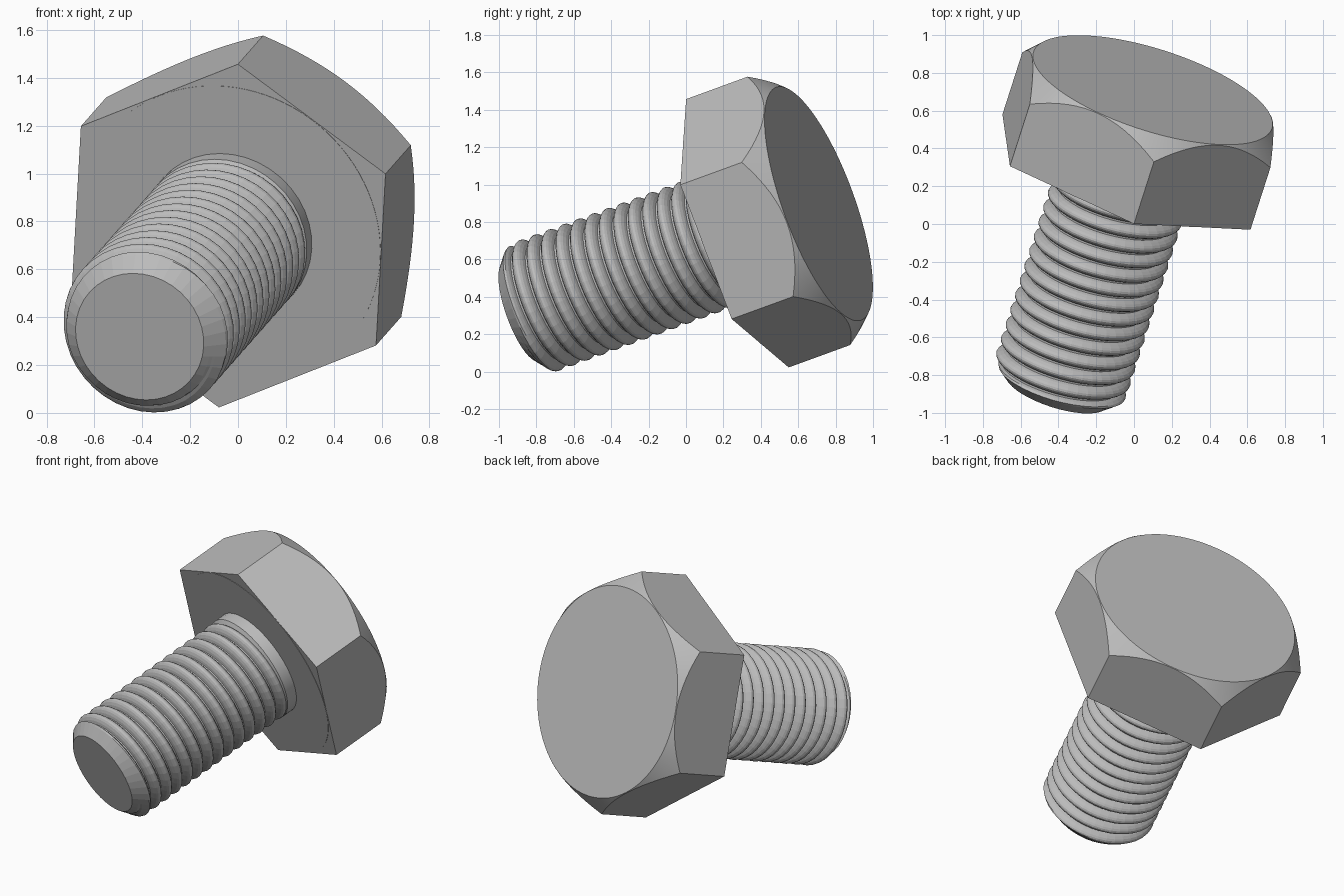
import bpy, bmesh, math
from mathutils import Matrix, Vector

if "Cube" in bpy.data.objects:
    bpy.data.objects.remove(bpy.data.objects["Cube"])

# Bolt frame: origin at the underside of the head, local z along the axis
n = Vector((0.289, 0.900, 0.328)).normalized()
ax = Vector((0.04, -0.275, 0.72))
ax = (ax - n * ax.dot(n)).normalized()
ay = n.cross(ax)
FRAME = Matrix.Translation((-0.04, 0.275, 0.74)) @ Matrix((ax, ay, n)).transposed().to_4x4()

steel = bpy.data.materials.new("grey_steel")
steel.diffuse_color = (0.5, 0.5, 0.5, 1)
steel.use_nodes = True
steel.node_tree.nodes["Principled BSDF"].inputs["Base Color"].default_value = steel.diffuse_color


def finish(bm, name, smooth=False):
    bmesh.ops.remove_doubles(bm, verts=bm.verts[:], dist=1e-5)
    bmesh.ops.recalc_face_normals(bm, faces=bm.faces[:])
    me = bpy.data.meshes.new(name)
    bm.to_mesh(me)
    bm.free()
    ob = bpy.data.objects.new(name, me)
    ob.matrix_world = FRAME
    me.materials.append(steel)
    bpy.context.collection.objects.link(ob)
    if smooth:
        bpy.ops.object.select_all(action='DESELECT')
        ob.select_set(True)
        bpy.context.view_layer.objects.active = ob
        bpy.ops.object.shade_smooth_by_angle(angle=math.radians(25))


def polar(r, a, z):
    return (r * math.cos(a), r * math.sin(a), z)


def lathe(name, rings, count):
    """rings: functions of angle giving (radius, z); both ends capped"""
    bm = bmesh.new()
    rows = []
    for f in rings:
        rows.append([bm.verts.new(polar(f(a)[0], a, f(a)[1]))
                     for a in (math.tau * i / count for i in range(count))])
    for lo, hi in zip(rows, rows[1:]):
        for i in range(count):
            j = (i + 1) % count
            bm.faces.new((lo[i], lo[j], hi[j], hi[i]))
    bm.faces.new(rows[0])
    bm.faces.new(rows[-1])
    finish(bm, name, True)


# Hexagonal head, top corners cut by a cone
CORNER, HEIGHT, TOP_R, SLOPE = 0.769, 0.483, 0.663, 1.11
APO = CORNER * math.cos(math.pi / 6)


def hex_r(a):
    return APO / math.cos((a % (math.pi / 3)) - math.pi / 6)


lathe("hex_head", [
    lambda a: (hex_r(a), 0.0),
    lambda a: (hex_r(a), HEIGHT - (hex_r(a) - TOP_R) * SLOPE),
    lambda a: (TOP_R, HEIGHT)], 96)

# Very thin bearing face and plain neck under the head
lathe("bearing_face", [lambda a: (0.664, -0.002), lambda a: (0.664, 0.01)], 96)
lathe("neck", [lambda a: (0.335, -0.10), lambda a: (0.365, -0.075),
               lambda a: (0.365, 0.01)], 40)

# Threaded shank: helical rows, trimmed by the tip chamfer
PITCH, TIP, START, SEG = 0.086, -1.285, -0.04, 40
PROFILE = [(-0.44, 0.318), (-0.36, 0.337), (-0.24, 0.353), (-0.12, 0.362), (0, 0.365),
           (0.12, 0.362), (0.24, 0.353), (0.36, 0.337), (0.44, 0.318)]


def thread_r(z, a):
    p = (z + 0.723) / PITCH - a / math.tau
    p -= round(p)
    r = 0.318
    for (p0, r0), (p1, r1) in zip(PROFILE, PROFILE[1:]):
        if p0 <= p <= p1:
            r = r0 + (r1 - r0) * (p - p0) / (p1 - p0)
    return min(r, 0.28 + (z - TIP) * 1.15)


bm = bmesh.new()
cols = []
for i in range(SEG + 1):
    a = math.tau * i / SEG
    col = []
    for turn in range(-9, 11):
        for p, _ in PROFILE:
            z = -0.723 + PITCH * (turn + p + a / math.tau)
            z = max(TIP, min(START, z))
            col.append(bm.verts.new(polar(thread_r(z, a), a, z)))
    cols.append(col)
for c0, c1 in zip(cols, cols[1:]):
    for k in range(len(c0) - 1):
        quad = (c0[k], c1[k], c1[k + 1], c0[k + 1])
        zs = [v.co.z for v in quad]
        if max(zs) - min(zs) > 1e-6:
            bm.faces.new(quad)
# Flat tip
bm.faces.new([bm.verts.new(polar(0.28, math.tau * i / SEG, TIP)) for i in range(SEG)])
bmesh.ops.remove_doubles(bm, verts=bm.verts[:], dist=1e-5)
finish(bm, "threaded_shank")
